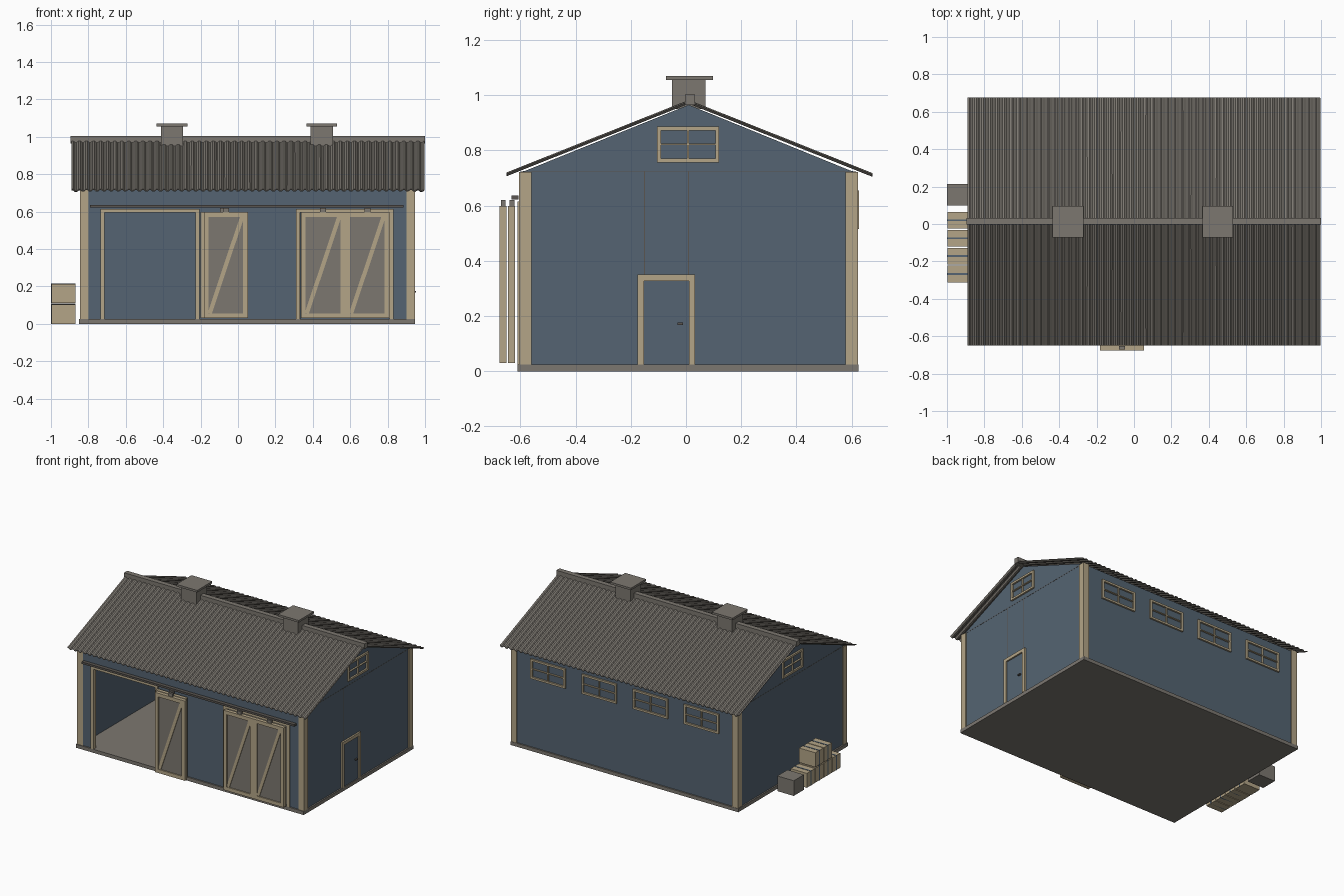
import bpy, bmesh, math
from mathutils import Vector

if "Cube" in bpy.data.objects:
    bpy.data.objects.remove(bpy.data.objects["Cube"])


def material(name, rgb):
    m = bpy.data.materials.new(name)
    m.diffuse_color = (*rgb, 1)
    m.use_nodes = True
    m.node_tree.nodes["Principled BSDF"].inputs["Base Color"].default_value = m.diffuse_color
    return m


BLUE = material("blue_paint", (0.089, 0.127, 0.168))
TAN = material("tan_timber", (0.456, 0.376, 0.242))
GRAY = material("warm_gray", (0.202, 0.186, 0.163))
DARK = material("dark_metal", (0.10, 0.09, 0.08))


def finish(name, bm, mat):
    bmesh.ops.recalc_face_normals(bm, faces=bm.faces)
    me = bpy.data.meshes.new(name)
    bm.to_mesh(me)
    bm.free()
    me.materials.append(mat)
    ob = bpy.data.objects.new(name, me)
    bpy.context.collection.objects.link(ob)
    return ob


def prism(bm, pts, offset):
    f = bm.faces.new([bm.verts.new(p) for p in pts])
    r = bmesh.ops.extrude_face_region(bm, geom=[f])
    bmesh.ops.translate(bm, vec=offset,
                        verts=[v for v in r["geom"] if isinstance(v, bmesh.types.BMVert)])


def boxes(name, mat, items):
    """Each box is x0, x1, y0, y1, z0, z1."""
    bm = bmesh.new()
    for x0, x1, y0, y1, z0, z1 in items:
        prism(bm, [(x0, y0, z0), (x1, y0, z0), (x1, y1, z0), (x0, y1, z0)], (0, 0, z1 - z0))
    return finish(name, bm, mat)


def window(name, axis, d0, d1, u0, u1, z0, z1, t=0.014):
    """Four-pane frame on a wall; d is depth along the wall normal."""
    uc, zc, h = (u0 + u1) / 2, (z0 + z1) / 2, 0.003
    bars = [(u0, u1, z0, z0 + t), (u0, u1, z1 - t, z1),
            (u0, u0 + t, z0 + t, z1 - t), (u1 - t, u1, z0 + t, z1 - t),
            (uc - h, uc + h, z0 + t, z1 - t), (u0 + t, u1 - t, zc - h, zc + h)]
    boxes(name, TAN, [(d0, d1, a, b, c, d) if axis == "x" else (a, b, d0, d1, c, d)
                      for a, b, c, d in bars])


XL, XR, YF, YB = -0.84, 0.935, -0.60, 0.615
YC, APEX, SLOPE, EAVE = 0.01, 0.965, 0.398, 0.725
T = 0.02

# Floor slab
boxes("floor_slab", GRAY, [(-0.85, 0.945, -0.61, 0.625, 0, 0.025)])

# Gable end walls
for name, x in (("left_gable_wall", XL), ("right_gable_wall", XR - T)):
    bm = bmesh.new()
    prism(bm, [(x, YF, 0.025), (x, YB, 0.025), (x, YB, EAVE - 0.006),
               (x, YC, APEX), (x, YF, EAVE - 0.006)], (T, 0, 0))
    finish(name, bm, BLUE)

# Back wall and front wall with two openings
boxes("back_wall", BLUE, [(XL, XR, YB - T, YB, 0.025, 0.715)])
boxes("front_wall", BLUE, [(a, b, YF, YF + T, 0.025, 0.6) for a, b in
                           ((XL, -0.715), (-0.225, 0.335), (0.81, XR))]
      + [(XL, XR, YF, YF + T, 0.6, 0.715)])

# Seam strips on the right gable
boxes("wall_seams", DARK, [(XR, XR + 0.001, YF, YB, 0.723, 0.726),
                           (XR, XR + 0.001, -0.152, -0.149, 0.35, 0.723),
                           (XR, XR + 0.001, 0.008, 0.011, 0.35, 0.723),
                           (XL - 0.001, XL, YF, YB, 0.723, 0.726)])

# Corner posts
boxes("corner_posts", TAN, [(x, x + 0.045, y, y + 0.045, 0.025, 0.722)
                            for x in (-0.845, 0.90) for y in (-0.605, 0.578)])

# Corrugated roof slopes
WAVES, SEG = 50, 4
for name, ye in (("front_roof", -0.65), ("back_roof", 0.675)):
    bm = bmesh.new()
    rows = []
    for i in range(WAVES * SEG + 1):
        x = -0.89 + 1.885 * i / (WAVES * SEG)
        w = 0.006 * math.sin(2 * math.pi * (i + 0.5) / SEG)
        rows.append([bm.verts.new((x, YC, 0.976 + w)),
                     bm.verts.new((x, ye, 0.976 - abs(ye - YC) * SLOPE + w))])
    for a, b in zip(rows, rows[1:]):
        bm.faces.new((a[0], a[1], b[1], b[0]))
    ob = finish(name, bm, GRAY)
    m = ob.modifiers.new("thickness", "SOLIDIFY")
    m.thickness, m.offset = 0.005, 0

# Ridge cap and roof vents
boxes("ridge_cap", GRAY, [(-0.895, 1.0, -0.004, 0.032, 0.965, 1.003)])
for i, x in enumerate((-0.353, 0.448)):
    boxes(f"roof_vent_{i + 1}", GRAY, [(x - 0.06, x + 0.06, -0.05, 0.07, 0.95, 1.055),
                                       (x - 0.082, x + 0.082, -0.073, 0.097, 1.055, 1.07)])

# Windows in the gables and back wall
window("right_gable_window", "x", XR, XR + 0.012, -0.105, 0.12, 0.757, 0.887)
window("left_gable_window", "x", XL - 0.012, XL, -0.105, 0.12, 0.757, 0.887)
for i in range(4):
    x = 0.0475 + (i - 1.5) * 0.403
    window(f"back_window_{i + 1}", "y", YB, YB + 0.012, x - 0.137, x + 0.137, 0.515, 0.655)

# Side door on the right end
boxes("side_door_frame", TAN, [(XR, XR + 0.012, -0.175, -0.152, 0.025, 0.35),
                               (XR, XR + 0.012, 0.01, 0.033, 0.025, 0.35),
                               (XR, XR + 0.012, -0.152, 0.01, 0.327, 0.35)])
boxes("side_door_panel", BLUE, [(XR, XR + 0.004, -0.15, 0.008, 0.025, 0.325)])
boxes("side_door_handle", DARK, [(XR, XR + 0.018, -0.03, -0.01, 0.168, 0.176)])

# Trim round the front openings
boxes("front_door_trim", TAN, [(x, x + 0.022, -0.61, -0.58, 0.025, 0.61)
                               for x in (-0.735, -0.228, 0.31, 0.81)]
      + [(a, b, -0.61, -0.58, 0.595, 0.615) for a, b in ((-0.735, -0.206), (0.31, 0.832))])
boxes("door_rail", DARK, [(-0.79, 0.885, -0.632, -0.606, 0.622, 0.636)])


# Sliding doors: gray panel, tan frame, diagonal brace and hangers
def sliding_door(name, x, y, w=0.237, z0=0.03, z1=0.598, t=0.026):
    boxes(name + "_panel", GRAY, [(x + 0.01, x + w - 0.01, y + 0.008, y + 0.018, z0 + 0.01, z1 - 0.01)])
    bm = bmesh.new()
    a, b = Vector((x + t, y, z0 + t)), Vector((x + w - t, y, z1 - t))
    d = (b - a).normalized()
    n = Vector((-d.z, 0, d.x)) * 0.011
    a, b = a + Vector((0.006, 0.003, 0)), b + Vector((-0.006, 0.003, 0))
    prism(bm, [a - n, b - n, b + n, a + n], (0, 0.019, 0))
    finish(name + "_brace", bm, TAN)
    boxes(name + "_frame", TAN, [(x, x + t, y, y + 0.025, z0, z1),
                                 (x + w - t, x + w, y, y + 0.025, z0, z1),
                                 (x + t, x + w - t, y, y + 0.025, z0, z0 + t),
                                 (x + t, x + w - t, y, y + 0.025, z1 - t, z1)])
    boxes(name + "_hanger", GRAY, [(x + w / 2 - 0.016, x + w / 2 + 0.016, y + 0.005, y + 0.022, z1 - 0.01, 0.62)])


sliding_door("outer_door", -0.183, -0.675)
sliding_door("stacked_door", -0.2, -0.644)
sliding_door("right_door_a", 0.336, -0.644)
sliding_door("right_door_b", 0.573, -0.644)

# Strapped crates and a bin beside the left wall
spots = [(0.065 - i * 0.096, 0.0) for i in range(4)] + [(-0.031, 0.11), (-0.127, 0.11)]
for i, (y, z) in enumerate(spots):
    boxes(f"crate_{i + 1}", TAN, [(-0.998, -0.87, y - 0.09, y, z, z + 0.103)])
    boxes(f"crate_strap_{i + 1}", BLUE, [(-1.0, -0.868, y - 0.05, y - 0.04, z, z + 0.105)])
boxes("storage_bin", GRAY, [(-1.0, -0.87, 0.1, 0.215, 0, 0.108)])
